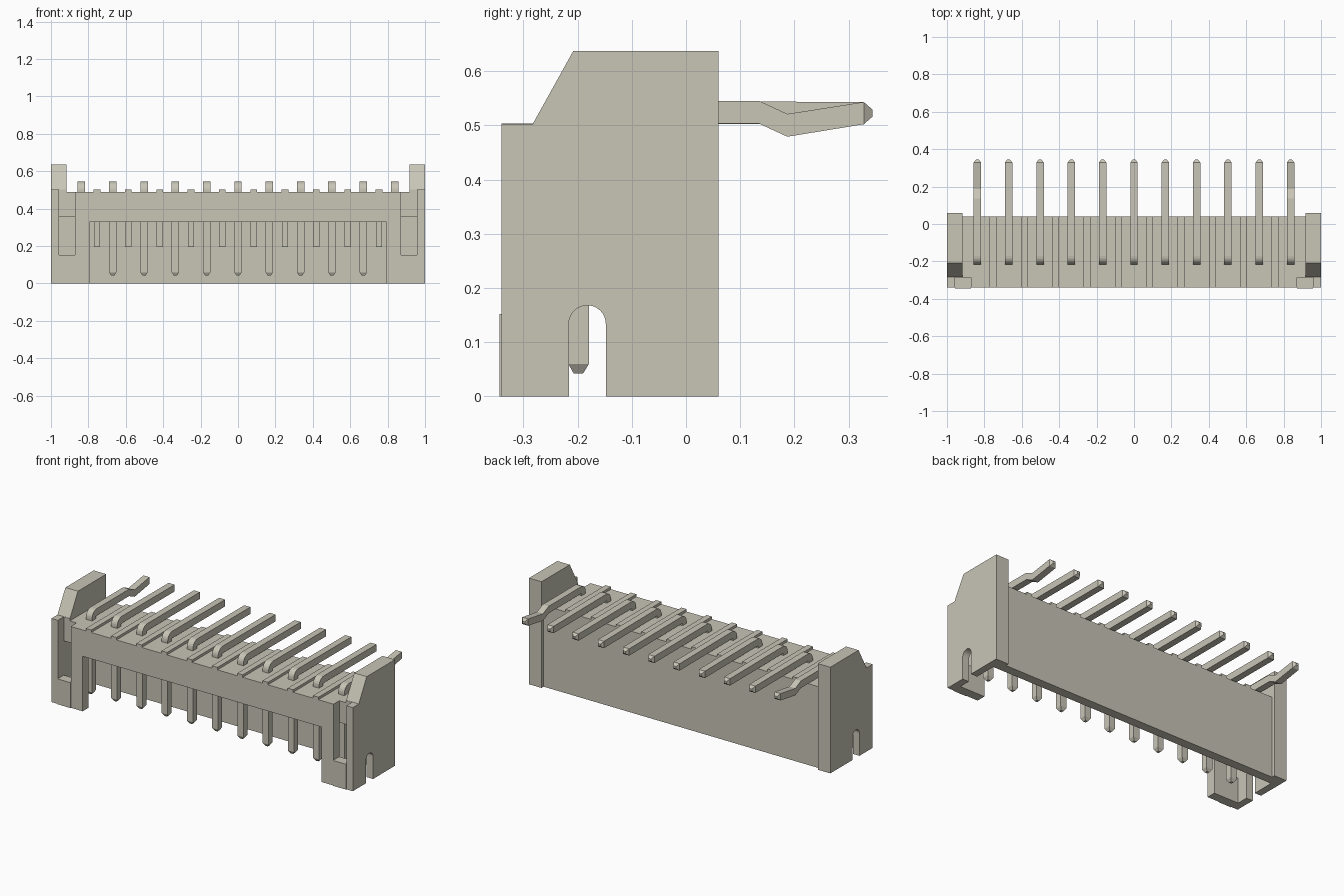
import bpy, bmesh, math

cube = bpy.data.objects.get("Cube")
if cube:
    bpy.data.objects.remove(cube, do_unlink=True)

mat = bpy.data.materials.new("warm grey plastic")
mat.use_nodes = True
COLOUR = (0.58, 0.56, 0.47, 1)
mat.diffuse_color = COLOUR
mat.node_tree.nodes["Principled BSDF"].inputs["Base Color"].default_value = COLOUR


def make(name, bm):
    bmesh.ops.recalc_face_normals(bm, faces=bm.faces)
    me = bpy.data.meshes.new(name)
    bm.to_mesh(me)
    bm.free()
    me.materials.append(mat)
    ob = bpy.data.objects.new(name, me)
    bpy.context.collection.objects.link(ob)
    return ob


def loft(name, rings):
    """Skin rings of equal size, capping both ends."""
    bm = bmesh.new()
    rows = [[bm.verts.new(p) for p in ring] for ring in rings]
    n = len(rows[0])
    for a, b in zip(rows, rows[1:]):
        for i in range(n):
            j = (i + 1) % n
            bm.faces.new((a[i], a[j], b[j], b[i]))
    bm.faces.new(rows[0])
    bm.faces.new(rows[-1])
    return make(name, bm)


def prism(name, profile, x0, x1):
    """Extrude a (y, z) profile along x."""
    return loft(name, [[(x, y, z) for y, z in profile] for x in (x0, x1)])


def box(name, x0, x1, y0, y1, z0, z1):
    return prism(name, [(y0, z0), (y1, z0), (y1, z1), (y0, z1)], x0, x1)


def combine(target, tool, operation):
    mod = target.modifiers.new("combine", 'BOOLEAN')
    mod.operation = operation
    mod.solver = 'EXACT'
    mod.object = tool
    bpy.context.view_layer.update()
    graph = bpy.context.evaluated_depsgraph_get()
    result = bpy.data.meshes.new_from_object(target.evaluated_get(graph))
    target.modifiers.clear()
    target.data = result
    bpy.data.objects.remove(tool, do_unlink=True)


# Housing: solid core with two tall end plates
housing = box("housing", -0.93, 0.93, -0.34, 0.04, 0, 0.488)
plate = [(-0.34, 0), (0.06, 0), (0.06, 0.637), (-0.208, 0.637),
         (-0.283, 0.502), (-0.34, 0.502)]
for s in (-1, 1):
    combine(housing, prism("end_plate", plate, s * 0.917, s), 'UNION')

# Hollow interior, front opening, side slots and corner notches
combine(housing, box("cavity", -0.957, 0.957, -0.285, -0.015, -0.1, 0.358), 'DIFFERENCE')
combine(housing, box("opening", -0.793, 0.793, -0.4, -0.2, -0.1, 0.33), 'DIFFERENCE')
arc = [(-0.182 + 0.034 * math.cos(math.pi * i / 16),
        0.134 + 0.034 * math.sin(math.pi * i / 16)) for i in range(17)]
combine(housing, prism("slot", [(-0.216, -0.1), (-0.148, -0.1)] + arc, -1.1, 1.1), 'DIFFERENCE')
for s in (-1, 1):
    combine(housing, box("notch", s * 0.872, s * 0.957, -0.4, -0.285, 0.152, 0.7), 'DIFFERENCE')

# Foot pads below the notches
for side, s in (("left", 1), ("right", -1)):
    box(side + "_foot_pad", s * 0.872, s * 0.957, -0.344, -0.338, 0, 0.152)

# Ribs between the pins, on the roof and inside the back wall
PITCH = 0.1675
for i in range(10):
    x = (i - 4.5) * PITCH
    box("roof_rib", x - 0.018, x + 0.018, -0.34, 0.04, 0.48, 0.503)
    box("inner_rib", x - 0.017, x + 0.017, -0.05, -0.01, 0.195, 0.365)


# Bent pins: each station is outer (y, z), inner (y, z), half width
def pin(name, x, kinked):
    stations = [((-0.207, 0.042), (-0.19, 0.042), 0.008),
                ((-0.217, 0.06), (-0.179, 0.06), 0.02)]
    for i in range(7):
        a = math.radians(180 - 15 * i)
        c, s = math.cos(a), math.sin(a)
        stations.append(((-0.172 + 0.045 * c, 0.5 + 0.045 * s),
                         (-0.172 + 0.007 * c, 0.5 + 0.003 * s), 0.02))
    if kinked:
        stations += [((y, 0.545 - d), (y, 0.503 - d), 0.02)
                     for y, d in ((0.135, 0), (0.187, 0.024))]
    stations += [((0.328, 0.543), (0.328, 0.502), 0.02),
                 ((0.344, 0.529), (0.344, 0.516), 0.008)]
    loft(name, [[(x - w, *o), (x + w, *o), (x + w, *n), (x - w, *n)]
                for o, n, w in stations])


for i in range(11):
    pin("contact_pin", (i - 5) * PITCH, i in (0, 10))
